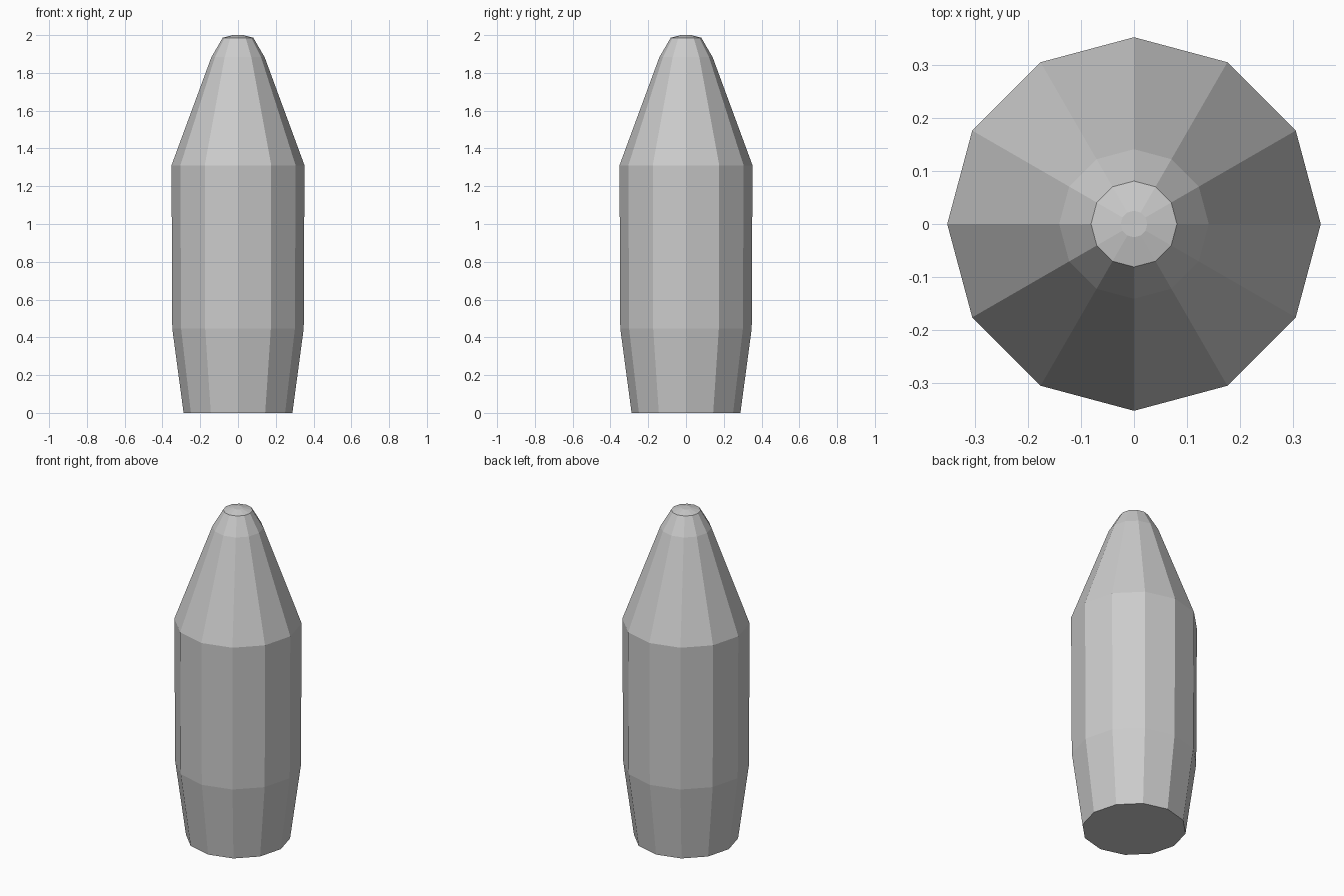
import bpy, bmesh
from math import cos, sin, tau

if "Cube" in bpy.data.objects:
    bpy.data.objects.remove(bpy.data.objects["Cube"])

SIDES = 12
# (radius, height) from base to tip
PROFILE = [(0.288, 0.0), (0.348, 0.447), (0.352, 1.311),
           (0.141, 1.883), (0.081, 1.986), (0.025, 2.0)]

# faceted shell body: stacked rings with closed ends
bm = bmesh.new()
rings = [[bm.verts.new((r * cos(tau * i / SIDES), r * sin(tau * i / SIDES), z))
          for i in range(SIDES)] for r, z in PROFILE]
for low, high in zip(rings, rings[1:]):
    for i in range(SIDES):
        j = (i + 1) % SIDES
        bm.faces.new((low[i], low[j], high[j], high[i]))
bm.faces.new(rings[0][::-1])
bm.faces.new(rings[-1])

mesh = bpy.data.meshes.new("pointed_body")
bm.to_mesh(mesh)
bm.free()
body = bpy.data.objects.new("pointed_body", mesh)
bpy.context.collection.objects.link(body)
